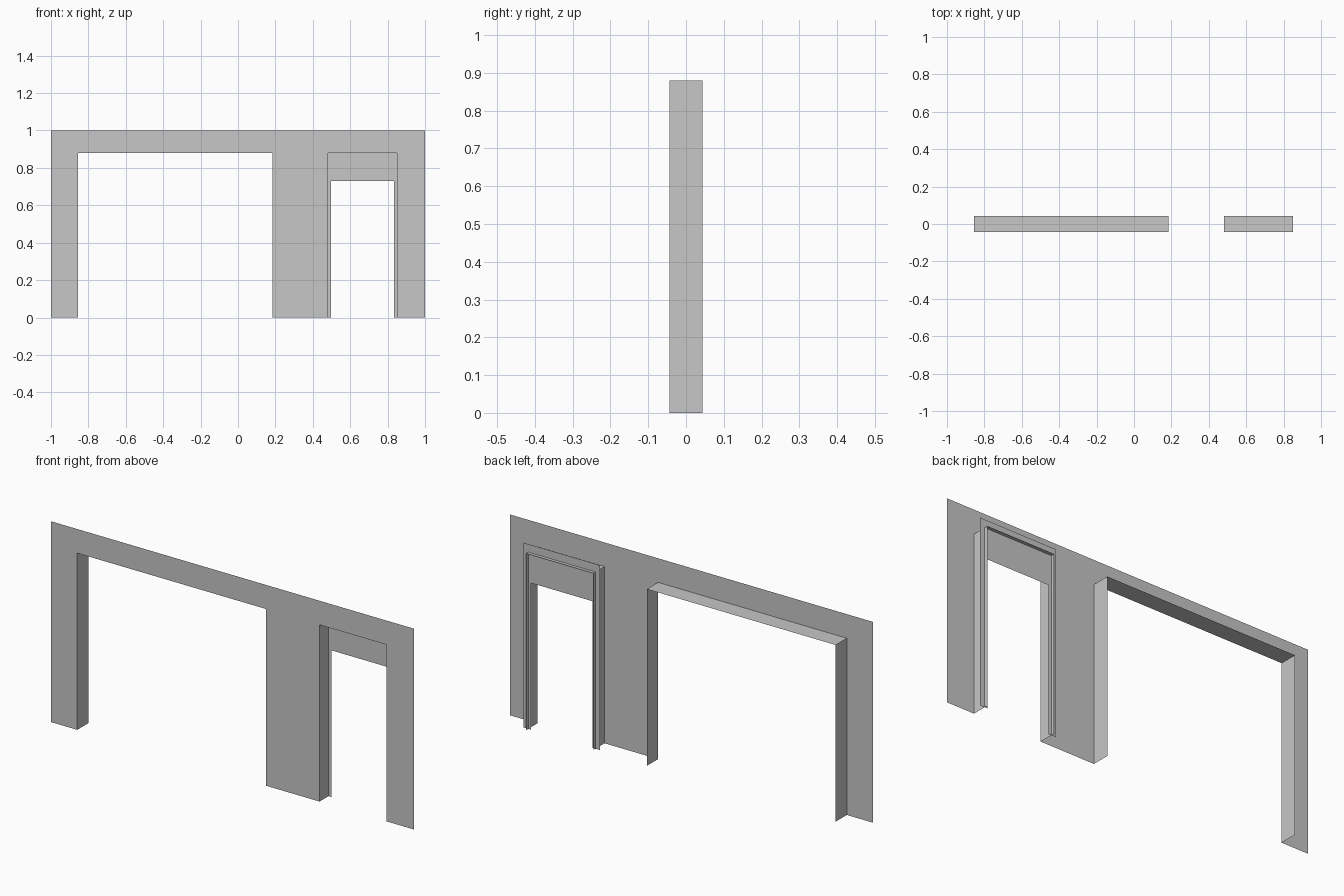
import bpy
import bmesh

cube = bpy.data.objects.get("Cube")
if cube:
    bpy.data.objects.remove(cube, do_unlink=True)

FRONT, BACK = -0.044, 0.044
HEAD = 0.88
WIDE = (-0.855, 0.185)
DOOR = (0.48, 0.85)

# Single plain grey plaster colour
plaster = bpy.data.materials.new("plaster_grey")
plaster.use_nodes = True
GREY = (0.57, 0.57, 0.57, 1)
plaster.diffuse_color = GREY
plaster.node_tree.nodes["Principled BSDF"].inputs["Base Color"].default_value = GREY


def finish(name, bm):
    mesh = bpy.data.meshes.new(name)
    bm.to_mesh(mesh)
    bm.free()
    mesh.materials.append(plaster)
    obj = bpy.data.objects.new(name, mesh)
    bpy.context.collection.objects.link(obj)
    return obj


def arch_path(span, top):
    """Open path up one jamb, across the head and down the other."""
    left, right = span
    return [(left, 0), (left, top), (right, top), (right, 0)]


def sheet(name, outer, top, openings, y):
    """Flat upright sheet facing the front, with openings cut up from the floor."""
    bm = bmesh.new()

    def panel(x0, x1, z0, z1):
        corners = [(x0, z0), (x1, z0), (x1, z1), (x0, z1)]
        bm.faces.new([bm.verts.new((x, y, z)) for x, z in corners])

    outline = [(outer[0], 0), (outer[0], top), (outer[1], top), (outer[1], 0)]
    for span, head in reversed(openings):
        outline += reversed(arch_path(span, head))
    face = bm.faces.new([bm.verts.new((x, y, z)) for x, z in outline])
    face.normal_update()
    if face.normal.y > 0:
        face.normal_flip()
    return finish(name, bm)


def lining(name, span):
    """Reveal running from the wall face to the back around an opening."""
    bm = bmesh.new()
    path = arch_path(span, HEAD)
    rows = [[bm.verts.new((x, y, z)) for x, z in path] for y in (FRONT, BACK)]
    for i in range(len(path) - 1):
        bm.faces.new((rows[0][i], rows[1][i], rows[1][i + 1], rows[0][i + 1]))
    return finish(name, bm)


# Wall face with the wide opening and the doorway
sheet("wall_face", (-1, 1), 1, [(WIDE, HEAD), (DOOR, HEAD)], FRONT)

# Reveals around both openings
lining("wide_opening_lining", WIDE)
lining("doorway_lining", DOOR)

# Recessed door surround with a deep header
sheet("door_surround", (0.455, 0.875), 0.92, [((0.497, 0.834), 0.73)], 0.027)
